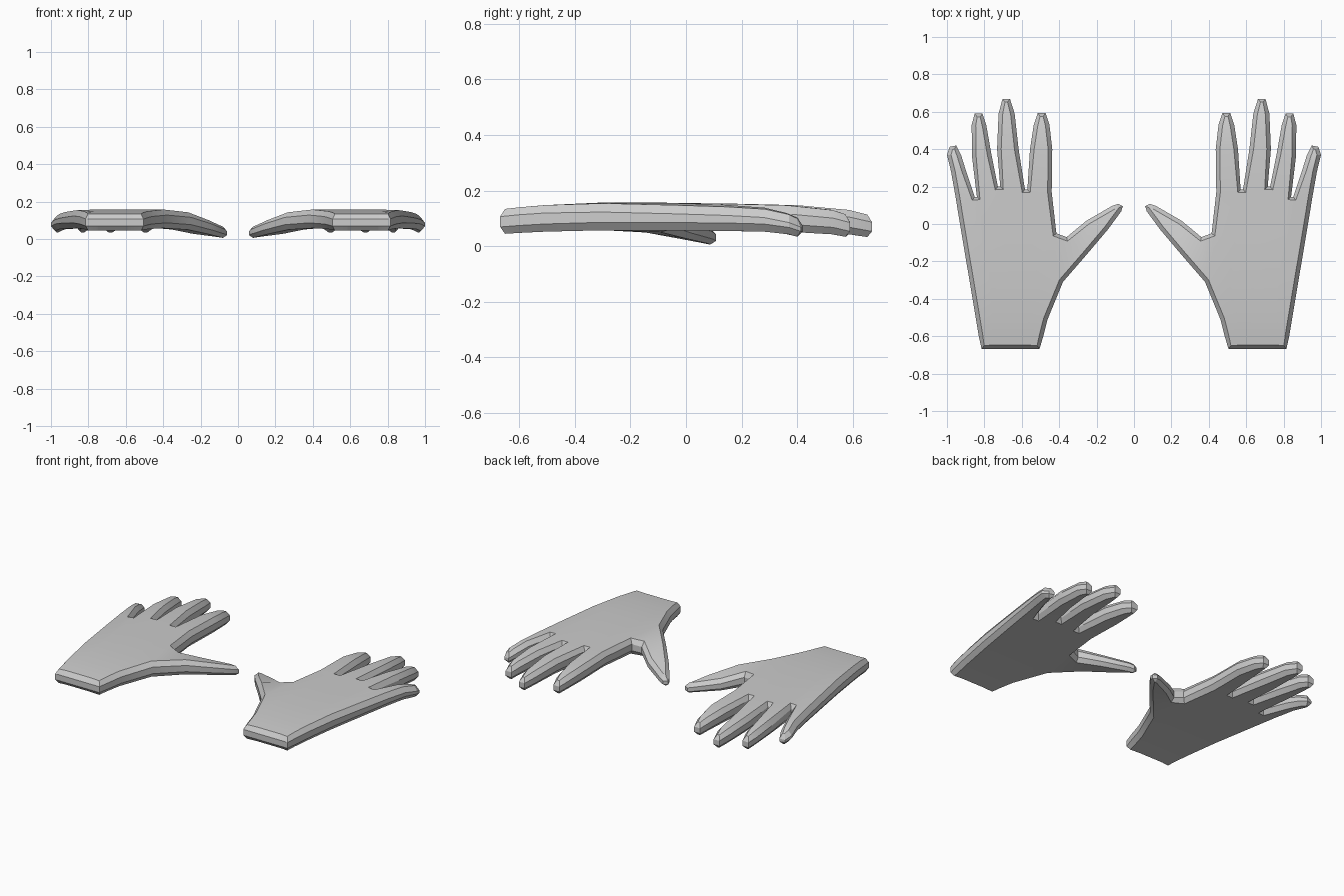
import bpy, bmesh

if "Cube" in bpy.data.objects:
    bpy.data.objects.remove(bpy.data.objects["Cube"])

# Palm edge stations, wrist to knuckles: left x, left y, right x, right y, mid height
PALM = [(.505, -.668, .815, -.668, .088), (.485, -.60, .83, -.60, .094),
        (.462, -.51, .845, -.51, .100), (.38, -.31, .88, -.30, .107),
        (.415, -.05, .922, -.05, .106)]

# Digits as left/right edge pairs from base to tip
INDEX = [(.44, .17, .57, .185), (.437, .40, .556, .40),
         (.452, .53, .536, .53), (.473, .593, .515, .593)]
MIDDLE = [(.583, .185, .715, .20), (.617, .40, .732, .40),
          (.638, .59, .724, .59), (.663, .669, .703, .669)]
RING = [(.728, .20, .84, .145), (.762, .37, .866, .36),
        (.79, .53, .868, .53), (.81, .59, .852, .59)]
PINKY = [(.852, .145, .955, .15), (.90, .29, .978, .28),
         (.925, .37, 1.0, .37), (.95, .42, .985, .413)]
THUMB = [(.38, -.31, .415, -.05), (.25, -.16, .36, -.07),
         (.14, -.03, .255, .017), (.068, .068, .115, .098), (.06, .095, .085, .108)]
FINGERS = [INDEX, MIDDLE, RING, PINKY]
FINGER_Z = [.104, .100, .086, .070]
THUMB_Z = [.107, .096, .064, .038, .031]


def half_thickness(z):
    return .028 + (z - .03) * .28


def make_hand(name, side):
    bm = bmesh.new()

    def strip(rows):
        prev = None
        for row in rows:
            cur = [bm.verts.new(p) for p in row]
            if prev:
                for i in range(len(cur) - 1):
                    bm.faces.new((prev[i], prev[i + 1], cur[i + 1], cur[i]))
            prev = cur

    # Palm sheet, its columns lined up with the finger bases
    knuckles = []
    for f in FINGERS:
        x0, y0, x1, y1 = f[0]
        knuckles += [(x0, y0, .104), (x1, y1, .104)]
    span = knuckles[-1][0] - knuckles[0][0]
    ts = [(k[0] - knuckles[0][0]) / span for k in knuckles]
    rows = [[(a + (c - a) * t, b + (d - b) * t, z) for t in ts]
            for a, b, c, d, z in PALM]
    strip(rows + [knuckles])

    # Fingers and thumb grow from the palm sheet
    for f in FINGERS:
        strip([[(a, b, z), (c, d, z)] for (a, b, c, d), z in zip(f, FINGER_Z)])
    strip([[(a, b, z), (c, d, z)] for (a, b, c, d), z in zip(THUMB, THUMB_Z)])
    bmesh.ops.remove_doubles(bm, verts=bm.verts[:], dist=.002)

    # Bevelled rim all the way round
    bmesh.ops.inset_region(bm, faces=bm.faces[:], thickness=.022,
                           use_boundary=True, use_even_offset=False)

    # Give the sheet a back and a palm side, then close the edge band
    top = bm.verts[:]
    rim = {v for v in top if v.is_boundary}
    rim_edges = [e for e in bm.edges if e.is_boundary]
    pairs = [e.verts[:] for e in rim_edges]
    vmap = bmesh.ops.duplicate(bm, geom=top + bm.edges[:] + bm.faces[:])["vert_map"]
    low = {v: vmap[v] for v in top}
    for v, w in low.items():
        z = v.co.z
        h = half_thickness(z)
        k = .42 if v in rim else 1
        # lower the outer edges of the back slightly
        drop = max(0, v.co.x - .84) * .12
        v.co.z = z + h * k - drop
        w.co.z = z - h * k
    for a, b in pairs:
        bm.faces.new((a, b, low[b], low[a]))

    for v in bm.verts:
        v.co.x *= side
    bmesh.ops.recalc_face_normals(bm, faces=bm.faces[:])
    mesh = bpy.data.meshes.new(name)
    bm.to_mesh(mesh)
    bm.free()
    ob = bpy.data.objects.new(name, mesh)
    bpy.context.collection.objects.link(ob)
    bpy.ops.object.select_all(action='DESELECT')
    ob.select_set(True)
    bpy.context.view_layer.objects.active = ob
    bpy.ops.object.shade_smooth_by_angle(angle=.5)


make_hand("right_hand", 1)
make_hand("left_hand", -1)
